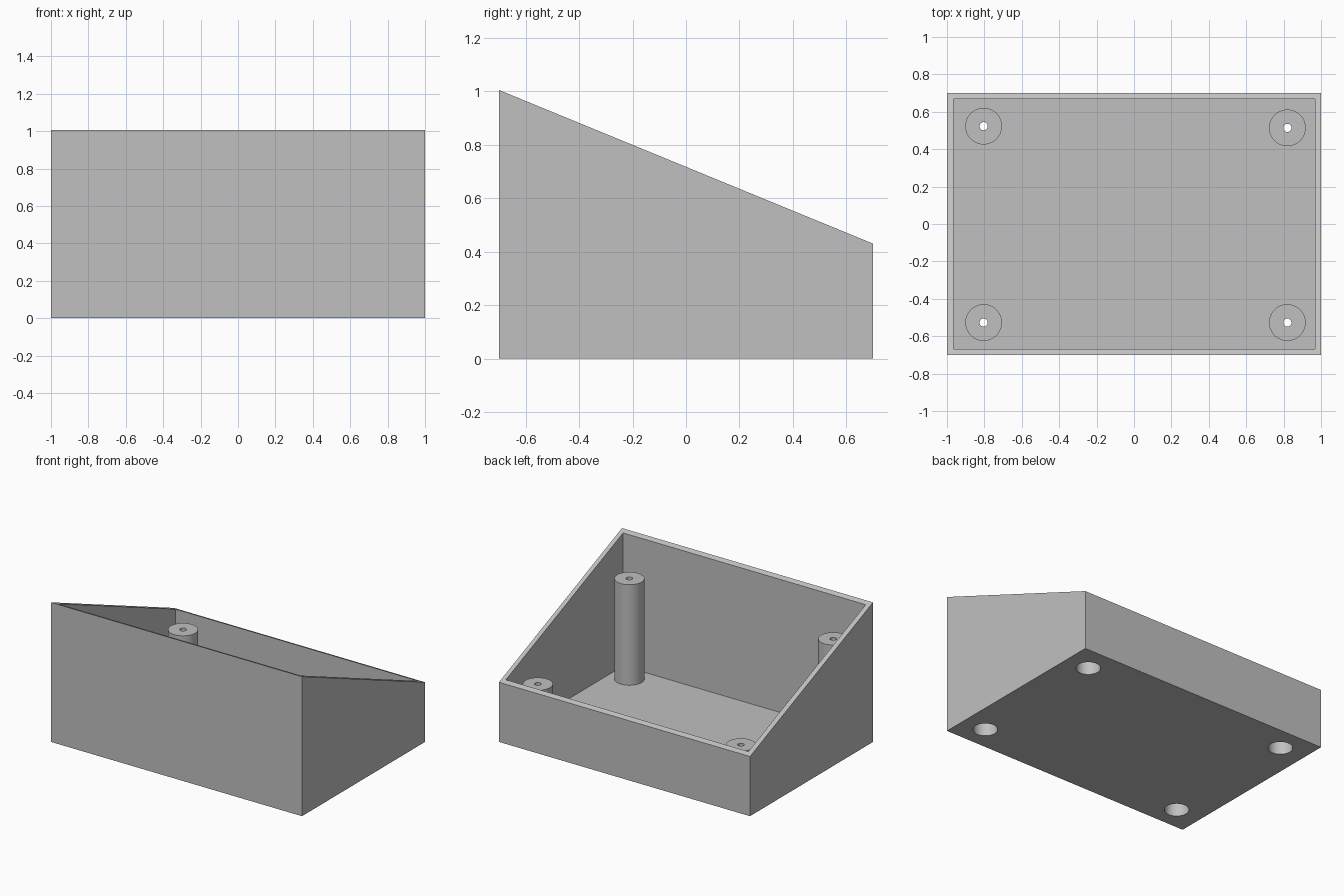
import bpy
import bmesh
import math

cube = bpy.data.objects.get("Cube")
if cube:
    bpy.data.objects.remove(cube, do_unlink=True)

FLOOR = 0.033
CAP = 0.1

grey = bpy.data.materials.new("light grey plastic")
grey.use_nodes = True
grey.diffuse_color = (0.53, 0.53, 0.53, 1)
grey.node_tree.nodes["Principled BSDF"].inputs["Base Color"].default_value = grey.diffuse_color


def add_object(name, bm):
    """Turn a bmesh into a named grey object."""
    bmesh.ops.recalc_face_normals(bm, faces=bm.faces)
    mesh = bpy.data.meshes.new(name)
    bm.to_mesh(mesh)
    bm.free()
    mesh.materials.append(grey)
    obj = bpy.data.objects.new(name, mesh)
    bpy.context.collection.objects.link(obj)
    return obj


def prism(name, profile, x0, x1):
    """Extrude a (y, z) side profile from x0 to x1."""
    bm = bmesh.new()
    face = bm.faces.new([bm.verts.new((x0, y, z)) for y, z in profile])
    moved = bmesh.ops.extrude_face_region(bm, geom=[face])["geom"]
    verts = [v for v in moved if isinstance(v, bmesh.types.BMVert)]
    bmesh.ops.translate(bm, verts=verts, vec=(x1 - x0, 0, 0))
    return add_object(name, bm)


def cylinder(name, x, y, radius, z0, z1, sides=48):
    bm = bmesh.new()
    bmesh.ops.create_cone(bm, cap_ends=True, segments=sides, radius1=radius,
                          radius2=radius, depth=z1 - z0)
    bmesh.ops.translate(bm, verts=bm.verts, vec=(x, y, (z0 + z1) / 2))
    return add_object(name, bm)


def activate(obj):
    bpy.ops.object.select_all(action="DESELECT")
    obj.select_set(True)
    bpy.context.view_layer.objects.active = obj


def cut(target, cutter):
    """Subtract the cutter from the target."""
    cutter.hide_render = True
    activate(target)
    mod = target.modifiers.new("cut", "BOOLEAN")
    mod.operation = "DIFFERENCE"
    mod.solver = "EXACT"
    mod.object = cutter
    bpy.ops.object.modifier_apply(modifier=mod.name)


def discard(obj):
    bpy.data.objects.remove(obj, do_unlink=True)


# Sloped open case: solid wedge with a hollow interior
case = prism("case", [(-0.7, 0), (0.7, 0), (0.7, 0.43), (-0.7, 1.005)], -1, 1)
cavity = prism("cavity_cutter", [(-0.667, FLOOR), (0.667, FLOOR), (0.667, 1.3), (-0.667, 1.3)],
               -0.964, 0.968)
cut(case, cavity)
discard(cavity)

# Corner posts, each with a wide bore from below and a narrow screw hole
posts = {
    "front_left_post": (0.82, -0.527, 0.757),
    "front_right_post": (-0.804, -0.527, 0.757),
    "back_left_post": (0.82, 0.514, 0.395),
    "back_right_post": (-0.804, 0.523, 0.395),
}
finished = [case]
for name, (x, y, top) in posts.items():
    post = cylinder(name, x, y, 0.098, FLOOR, top)
    bore = cylinder("bore_cutter", x, y, 0.08, -0.1, top - CAP)
    hole = cylinder("screw_hole_cutter", x, y, 0.022, -0.1, top + 0.1, 24)
    cut(case, bore)
    cut(post, bore)
    cut(post, hole)
    discard(bore)
    discard(hole)
    finished.append(post)

# Round walls smooth, edges sharp
for obj in finished:
    activate(obj)
    bpy.ops.object.shade_smooth_by_angle(angle=math.radians(30))
